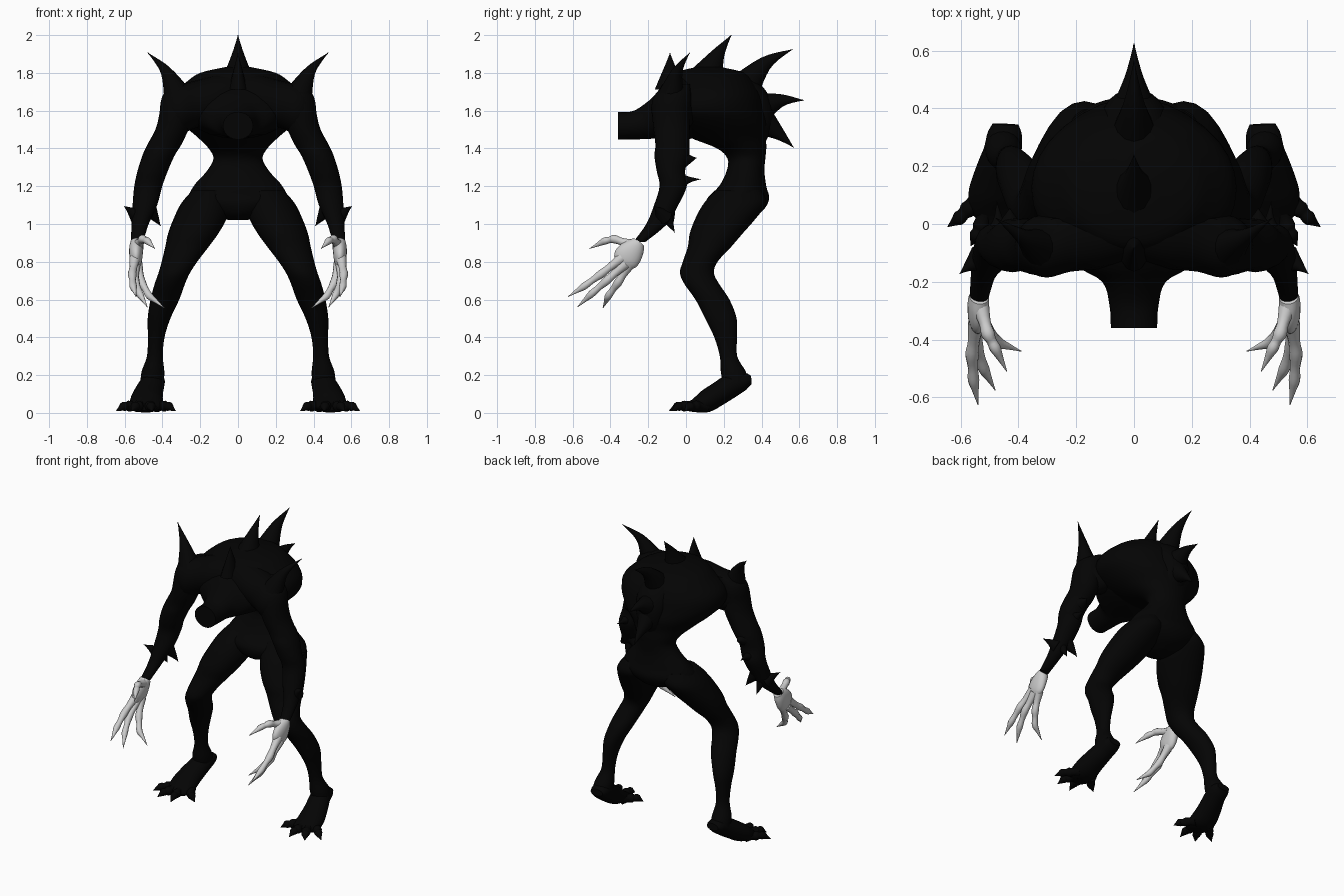
import bpy, bmesh, math
from mathutils import Vector


def material(name, value):
    m = bpy.data.materials.new(name)
    m.diffuse_color = (value, value, value, 1)
    return m


BLACK = material("black_hide", 0.0012)
PALE = material("pale_skin", 0.6)


def catmull(a, b, c, d, t):
    return [0.5 * (2 * q + (r - p) * t + (2 * p - 5 * q + 4 * r - s) * t * t
                   + (3 * q - p - 3 * r + s) * t ** 3) for p, q, r, s in zip(a, b, c, d)]


def loft(name, pts, mat=BLACK, axis=None, side=1, sides=20, steps=4):
    """Smooth skin over elliptical rings (x, y, z, half width, half depth)."""
    pts = [(p[0] * side, *p[1:]) for p in pts]
    ext = [pts[0]] + pts + [pts[-1]]
    rings = []
    for i in range(len(pts) - 1):
        rings += [catmull(*ext[i:i + 4], k / steps) for k in range(steps)]
    rings.append(pts[-1])
    bm = bmesh.new()
    loops = []
    for i, r in enumerate(rings):
        t = Vector(axis) if axis else (Vector(rings[min(i + 1, len(rings) - 1)][:3])
                                       - Vector(rings[max(i - 1, 0)][:3])).normalized()
        ref = Vector((1, 0, 0)) if abs(t.x) < 0.85 else Vector((0, 1, 0))
        u = (ref - t * ref.dot(t)).normalized()
        v = t.cross(u)
        ra, rb = max(r[3], 0.0015), max(r[4], 0.0015)
        loops.append([bm.verts.new(Vector(r[:3]) + u * ra * math.cos(a) + v * rb * math.sin(a))
                      for a in (2 * math.pi * k / sides for k in range(sides))])
    for lo, hi in zip(loops, loops[1:]):
        for k in range(sides):
            n = (k + 1) % sides
            bm.faces.new((lo[k], lo[n], hi[n], hi[k]))
    bm.faces.new(loops[0])
    bm.faces.new(loops[-1])
    bmesh.ops.recalc_face_normals(bm, faces=bm.faces)
    me = bpy.data.meshes.new(name)
    bm.to_mesh(me)
    bm.free()
    me.materials.append(mat)
    ob = bpy.data.objects.new(name, me)
    bpy.context.collection.objects.link(ob)
    bpy.context.view_layer.objects.active = ob
    ob.select_set(True)
    bpy.ops.object.shade_smooth_by_angle(angle=math.radians(50))
    ob.select_set(False)
    return ob


def spike(name, base, mid, tip, ra, rb, side=1):
    """Curved horn with a flared base, tapering to the tip."""
    loft(name, [(*base, ra, rb), (*mid, ra * 0.4, rb * 0.4), (*tip, 0, 0)],
         side=side, sides=12, steps=5)


def digit(name, path, r, mat, side):
    """Knuckled finger or toe ending in a claw."""
    a, b, c, d = (Vector(p) for p in path)
    pts = [(a, r), (a.lerp(b, .6), r * .68), (b, r * .78), (b.lerp(c, .5), r * .58),
           (c, r * .66), (c.lerp(d, .4), r * .4), (d, .001)]
    loft(name, [(*p, q, q) for p, q in pts], mat, side=side, sides=10, steps=3)


X, Y, Z = (1, 0, 0), (0, 1, 0), (0, 0, 1)

# Trunk: pelvis, narrow waist, wide hunched chest
loft("torso", [
    (0, .24, 1.02, .05, .06), (0, .26, 1.06, .15, .135), (0, .275, 1.13, .255, .165),
    (0, .30, 1.2, .235, .125), (0, .315, 1.28, .165, .1), (0, .32, 1.345, .13, .1),
    (0, .295, 1.40, .155, .13), (0, .22, 1.46, .215, .205), (0, .16, 1.53, .295, .275),
    (0, .125, 1.6, .35, .295), (0, .125, 1.68, .345, .275), (0, .13, 1.75, .275, .23),
    (0, .125, 1.8, .2, .185), (0, .12, 1.83, .07, .07)], axis=Z, sides=32)

# Raised spine ridge
loft("spine_ridge", [
    (0, .2, 1.77, .09, .05), (0, .31, 1.71, .11, .075), (0, .37, 1.63, .11, .085),
    (0, .38, 1.55, .1, .085), (0, .35, 1.47, .09, .08), (0, .33, 1.38, .06, .06)])

# Neck cut off flat at the front
loft("neck_stump", [
    (0, -.36, 1.52, .08, .073), (0, -.28, 1.523, .085, .075), (0, -.2, 1.55, .11, .1),
    (0, -.14, 1.58, .2, .125), (0, 0, 1.62, .29, .17), (0, .1, 1.63, .3, .17)],
    axis=Y, sides=24)

# Row of spikes down the spine
spike("spine_spike_front", (0, -.09, 1.71), (0, -.085, 1.83), (0, -.085, 1.905), .05, .075)
spike("spine_spike_top", (0, .11, 1.78), (0, .17, 1.9), (0, .24, 2.0), .08, .09)
spike("spine_spike_upper", (0, .29, 1.70), (0, .42, 1.85), (0, .565, 1.925), .09, .095)
spike("spine_spike_middle", (0, .40, 1.62), (0, .51, 1.655), (0, .625, 1.655), .08, .08)
spike("spine_spike_lower", (0, .41, 1.54), (0, .5, 1.47), (0, .57, 1.405), .07, .075)

for s, label in ((1, "left"), (-1, "right")):
    # Leg
    loft(label + "_leg", [
        (.15, .28, 1.18, .09, .12), (.172, .26, 1.11, .128, .165), (.2, .21, 1.03, .14, .16),
        (.237, .16, .95, .133, .14), (.27, .125, .88, .115, .115), (.31, .075, .8, .094, .092),
        (.338, .058, .74, .083, .09), (.362, .085, .68, .08, .092), (.387, .14, .6, .076, .09),
        (.418, .185, .5, .06, .083), (.433, .21, .4, .044, .06), (.44, .225, .3, .042, .046),
        (.45, .25, .22, .06, .066), (.455, .265, .16, .062, .07)], axis=Z, side=s)
    # Foot with raised heel and four clawed toes
    loft(label + "_foot", [
        (.445, .345, .175, .045, .022), (.447, .31, .17, .06, .047), (.455, .25, .15, .066, .062),
        (.475, .17, .1, .078, .062), (.485, .1, .058, .088, .058), (.48, .04, .037, .08, .034),
        (.48, 0, .03, .05, .018)],
        side=s)
    toes = (((.53, .1), (.575, .05), (.605, .02), (.645, -.01)),
            ((.51, .06), (.53, -.01), (.545, -.04), (.565, -.075)),
            ((.47, .06), (.465, -.01), (.46, -.045), (.455, -.09)),
            ((.43, .09), (.39, .04), (.365, .015), (.33, -.005)))
    for i, toe in enumerate(toes):
        path = [(x, y, z) for (x, y), z in zip(toe, (.04, .036, .034, .01))]
        digit(f"{label}_toe_{i + 1}", path, .038, BLACK, s)
    # Shoulder muscle bridging chest and arm
    loft(label + "_shoulder", [
        (.02, .0, 1.67, .13, .13), (.12, -.01, 1.66, .145, .13), (.22, -.035, 1.635, .13, .125),
        (.3, -.07, 1.61, .115, .13), (.36, -.075, 1.61, .09, .1), (.4, -.07, 1.6, .04, .05)],
        axis=X, side=s)
    # Arm
    loft(label + "_arm", [
        (.27, -.03, 1.74, .04, .05), (.305, -.06, 1.7, .08, .085), (.318, -.07, 1.65, .09, .1),
        (.33, -.078, 1.58, .087, .1), (.35, -.075, 1.5, .087, .097), (.39, -.072, 1.42, .09, .09),
        (.422, -.075, 1.36, .085, .092), (.452, -.08, 1.28, .08, .075),
        (.475, -.068, 1.2, .074, .072), (.493, -.105, 1.1, .065, .064),
        (.518, -.155, 1.0, .045, .055), (.535, -.247, .905, .033, .032)], axis=Z, side=s)
    # Shoulder horn curving outward and back
    spike(label + "_shoulder_horn", (.32, -.08, 1.68), (.382, -.045, 1.81),
          (.478, .02, 1.907), .075, .07, s)
    # Elbow and forearm spikes
    spike(label + "_upper_elbow_spike", (.43, -.02, 1.34), (.43, .025, 1.345),
          (.43, .055, 1.35), .055, .05, s)
    spike(label + "_elbow_spike", (.47, -.02, 1.23), (.47, .025, 1.235),
          (.475, .08, 1.237), .035, .035, s)
    spike(label + "_outer_forearm_spike", (.53, -.12, 1.04), (.57, -.145, 1.07),
          (.603, -.172, 1.095), .05, .05, s)
    spike(label + "_inner_forearm_spike", (.48, -.1, 1.09), (.437, -.08, 1.03),
          (.41, -.07, .99), .05, .05, s)
    spike(label + "_rear_forearm_spike", (.505, -.12, 1.07), (.505, -.083, 1.0),
          (.5, -.06, .955), .045, .045, s)
    # Pale hand with thumb and three long clawed fingers
    loft(label + "_palm", [
        (.535, -.25, .905, .034, .034), (.538, -.27, .878, .037, .055),
        (.54, -.3, .84, .036, .07), (.54, -.325, .805, .03, .066),
        (.54, -.345, .775, .014, .035)], PALE, side=s)
    fingers = {
        "thumb": ((.53, -.29, .89), (.505, -.38, .92), (.48, -.43, .91), (.44, -.51, .87)),
        "outer_finger": ((.545, -.34, .82), (.56, -.45, .735), (.555, -.54, .67), (.54, -.625, .615)),
        "middle_finger": ((.545, -.32, .79), (.545, -.42, .7), (.52, -.5, .63), (.48, -.575, .56)),
        "inner_finger": ((.535, -.295, .79), (.51, -.36, .69), (.47, -.41, .62), (.39, -.44, .555))}
    for name, path in fingers.items():
        digit(f"{label}_{name}", path, .03, PALE, s)
